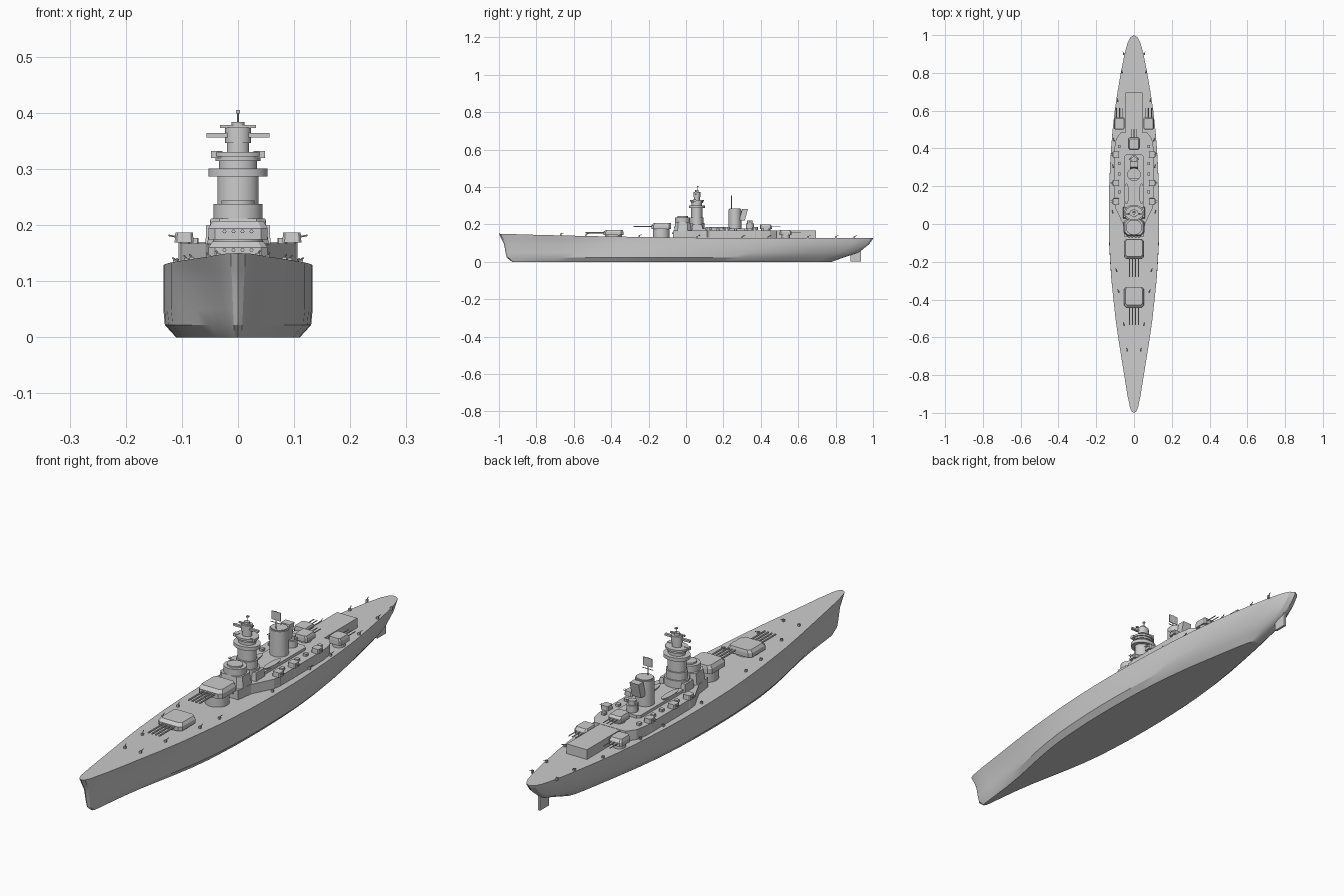
import bpy, bmesh, math
from mathutils import Vector

if "Cube" in bpy.data.objects:
    bpy.data.objects.remove(bpy.data.objects["Cube"])


def finish(bm, name, smooth=False):
    bmesh.ops.remove_doubles(bm, verts=bm.verts, dist=1e-6)
    bmesh.ops.recalc_face_normals(bm, faces=bm.faces)
    me = bpy.data.meshes.new(name)
    bm.to_mesh(me)
    bm.free()
    ob = bpy.data.objects.new(name, me)
    bpy.context.collection.objects.link(ob)
    if smooth:
        bpy.ops.object.select_all(action='DESELECT')
        ob.select_set(True)
        bpy.context.view_layer.objects.active = ob
        bpy.ops.object.shade_smooth_by_angle(angle=math.radians(30))
    return ob


def prism(name, pts, z0, z1, top=1.0, smooth=False, shift=0.0):
    """Extrude a plan outline upwards; the top can shrink and slide in y."""
    bm = bmesh.new()
    cx = sum(p[0] for p in pts) / len(pts)
    cy = sum(p[1] for p in pts) / len(pts)
    lo = [bm.verts.new((x, y, z0)) for x, y in pts]
    hi = [bm.verts.new((cx + (x - cx) * top, cy + (y - cy) * top + shift, z1)) for x, y in pts]
    bm.faces.new(lo)
    bm.faces.new(hi)
    for i in range(len(pts)):
        j = (i + 1) % len(pts)
        bm.faces.new((lo[i], lo[j], hi[j], hi[i]))
    return finish(bm, name, smooth)


def box(name, x, y, hx, hy, z0, z1, c=0.0, top=1.0, shift=0.0):
    if c:
        pts = [(-hx + c, -hy), (hx - c, -hy), (hx, -hy + c), (hx, hy - c),
               (hx - c, hy), (-hx + c, hy), (-hx, hy - c), (-hx, -hy + c)]
    else:
        pts = [(-hx, -hy), (hx, -hy), (hx, hy), (-hx, hy)]
    return prism(name, [(x + a, y + b) for a, b in pts], z0, z1, top, False, shift)


def cyl(name, x, y, rx, z0, z1, ry=None, top=1.0, n=24):
    ry = ry or rx
    a = [2 * math.pi * (i + .5) / n for i in range(n)]
    return prism(name, [(x + rx * math.cos(t), y + ry * math.sin(t)) for t in a], z0, z1, top, True)


def rod(name, p, q, r, n=8):
    p, q = Vector(p), Vector(q)
    bm = bmesh.new()
    bmesh.ops.create_cone(bm, cap_ends=True, segments=n, radius1=r, radius2=r, depth=(q - p).length)
    rot = (q - p).to_track_quat('Z', 'Y').to_matrix()
    for v in bm.verts:
        v.co = rot @ v.co + (p + q) / 2
    return finish(bm, name, True)


def interp(tab, y):
    for (a, u), (b, v) in zip(tab, tab[1:]):
        if y <= b:
            return u + (v - u) * (y - a) / (b - a)
    return tab[-1][1]


def ease(t):
    t = max(0, min(1, t))
    return t * t * (3 - 2 * t)


# Hull lofted from waterlines: z, bow y, stern y, factor at bow, amidships, stern
WIDTH = [(-1, 0), (-.992, .013), (-.97, .022), (-.9, .036), (-.8, .052), (-.7, .068), (-.6, .084),
         (-.5, .098), (-.4, .109), (-.3, .119), (-.2, .126), (-.1, .131), (0, .133), (.1, .133),
         (.2, .131), (.3, .127), (.4, .121), (.5, .113), (.6, .102), (.7, .087), (.8, .07),
         (.9, .05), (.96, .034), (.988, .02), (1, 0)]
SHEER = [(-1, .15), (-.8, .144), (-.5, .137), (-.1, .13), (.2, .127), (1, .127)]
LEVELS = [(0, -.93, .78, .4, .83, .7), (.022, -.958, .84, .6, .98, .85), (.05, -.965, .925, .68, 1, .95),
          (.095, -.973, .98, .8, 1, 1), (.118, -.984, .997, .9, 1, 1), (None, -1, 1, 1, 1, 1)]
bm = bmesh.new()
rows = []
for z, y0, y1, fb, fm, fs in LEVELS:
    row = []
    for yd, w in WIDTH:
        y = y0 + (y1 - y0) * (yd + 1) / 2
        f = fb + (fm - fb) * ease((yd + 1) / .7) if yd < 0 else fm + (fs - fm) * ease((yd - .3) / .7)
        zz = interp(SHEER, yd) if z is None else z
        row.append([bm.verts.new((s * w * f, y, zz)) for s in (-1, 1)])
    rows.append(row)
for i in range(len(WIDTH) - 1):
    for a, b in zip(rows, rows[1:]):
        for s in (0, 1):
            bm.faces.new((a[i][s], a[i + 1][s], b[i + 1][s], b[i][s]))
    for r in (rows[0], rows[-1]):
        bm.faces.new((r[i][0], r[i + 1][0], r[i + 1][1], r[i][1]))
bmesh.ops.remove_doubles(bm, verts=bm.verts, dist=1e-6)
bmesh.ops.dissolve_degenerate(bm, dist=1e-6, edges=bm.edges)
finish(bm, "hull", True)
box("rudder", 0, .908, .005, .028, .002, .06)


# Gun turrets: d is the firing direction along y
def turret(name, x, y, hx, hy, z0, z1, d, guns, gap, length, r, base):
    box(name + "_house", x, y, hx, hy, z0, z0 + (z1 - z0) * .6, hx * .22)
    box(name + "_roof", x, y, hx, hy, z0 + (z1 - z0) * .6, z1, hx * .22, .86, -d * hy * .1)
    cyl(name + "_barbette", x, y, hx * .85, base, z0, n=20)
    zg = z0 + (z1 - z0) * .45
    for i in range(guns):
        gx = x + (i - (guns - 1) / 2) * gap
        rod(name + "_barrel", (gx, y + d * hy * .8, zg), (gx, y + d * (hy + length), zg), r)


turret("main_turret_a", 0, -.388, .053, .053, .143, .171, -1, 4, .016, .095, .0035, .12)
turret("main_turret_b", 0, -.132, .053, .053, .174, .207, -1, 4, .016, .095, .0035, .12)
turret("aft_turret", 0, .427, .028, .032, .176, .2, 1, 3, .015, .045, .002, .16)
for s in (-1, 1):
    turret("wing_turret", s * .077, .533, .028, .032, .142, .17, 1, 3, .015, .05, .002, .12)

# Deckhouse and aft hangar
half = [(.05, -.07), (.058, .0), (.075, .035), (.1, .085), (.104, .12), (.104, .4), (.095, .45), (.07, .485)]
prism("deckhouse", half + [(-x, y) for x, y in reversed(half)], .12, .167)
box("hangar", 0, .59, .045, .105, .12, .166)
box("upper_deckhouse", 0, .2, .05, .17, .167, .178, .012)

# Forward bridge block with windows
box("bridge_base", 0, -.018, .055, .045, .165, .212, .018, .88)
cyl("conning_tower", 0, -.018, .044, .21, .238, .04)
cyl("conning_tower_top", 0, -.018, .03, .238, .244, .028)
for z, y in ((.152, -.071), (.184, -.061)):
    for i in range(4):
        box("window", (i - 1.5) * .016, y, .004, .003, z - .004, z + .004)

# Pagoda tower stack: radius, bottom, top
for r, a, b in ((.05, .165, .208), (.043, .208, .238), (.037, .238, .287), (.053, .287, .301),
                (.034, .301, .314), (.04, .314, .322), (.046, .322, .33), (.02, .33, .346),
                (.023, .346, .374), (.012, .374, .384)):
    cyl("tower_tier", 0, .058, r, a, b, r * .82)
box("main_rangefinder", 0, .052, .056, .005, .356, .364)
box("upper_rangefinder", 0, .052, .032, .004, .373, .378)
rod("tower_mast", (0, .062, .38), (0, .062, .402), .0015)
box("mast_head", 0, .062, .004, .004, .399, .405)
for s in (-1, 1):
    box("tower_director", s * .038, .045, .01, .008, .32, .332)
    box("bridge_wing", s * .048, .06, .01, .03, .165, .2, 0, .85)

# Funnel with slanted rear searchlight platform
cyl("funnel", 0, .262, .036, .165, .28, .034)
cyl("funnel_lip", 0, .262, .032, .28, .284, .03)
box("funnel_rear_platform", 0, .3, .02, .015, .222, .282, 0, 1, .016)
rod("radar_mast", (0, .243, .28), (0, .243, .355), .002)
box("radar_panel", 0, .243, .02, .0015, .318, .352)
rod("radar_yard", (-.024, .243, .308), (.024, .243, .308), .0015)
cyl("aft_director_tower", 0, .342, .022, .165, .205, n=16)
cyl("aft_director", 0, .342, .015, .205, .222, n=16)
box("aft_rangefinder", 0, .342, .026, .004, .21, .216)

# Boats beside the funnel
for s in (-1, 1):
    cyl("boat", s * .04, .16, .010, .176, .186, .04, 1.35, 20)

# Secondary gun houses along the deckhouse edge
for s in (-1, 1):
    for y in (.12, .217, .368):
        cyl("secondary_mount", s * .096, y, .01, .13, .17, n=12)
        box("secondary_gunhouse", s * .096, y, .017, .017, .169, .187, .004, .92)
        for dx in (-.005, .005):
            rod("secondary_barrel", (s * .11, y + dx, .179), (s * .124, y + dx, .182), .0015, 6)

# Light guns spread along the deck edges
for s in (-1, 1):
    for x, y in ((.052, -.535), (.035, -.67), (.082, -.36), (.092, -.25), (.112, .06), (.109, .3),
                 (.105, .44), (.085, .65), (.062, .8), (.055, .9)):
        z = interp(SHEER, y)
        box("light_gun_post", s * x, y, .004, .004, z - .004, z + .009)
        rod("light_gun_barrel", (s * x, y, z + .008), (s * (x + .004), y + .014, z + .013), .0015, 6)
    for y in (.17, .265, .32, .41):
        box("light_gun_tub", s * .078, y, .008, .008, .167, .177, .002)
